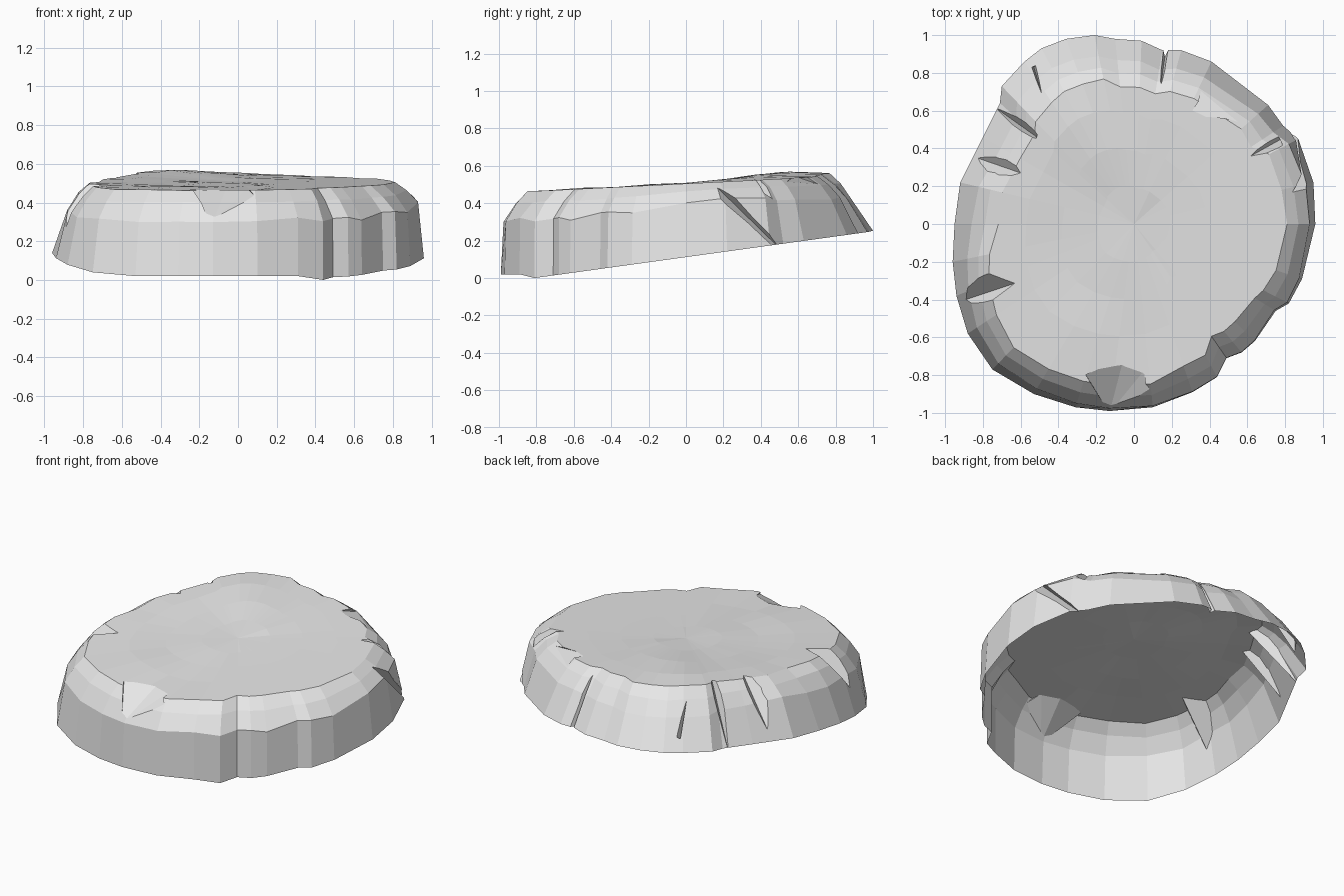
import bpy
import bmesh
import math
import random
from mathutils import Vector

random.seed(4)

cube = bpy.data.objects.get("Cube")
if cube:
    bpy.data.objects.remove(cube, do_unlink=True)

# Single stone colour
stone = bpy.data.materials.new("stone_grey")
stone.use_nodes = True
stone_colour = (0.8, 0.8, 0.8, 1.0)
stone.diffuse_color = stone_colour
stone.node_tree.nodes["Principled BSDF"].inputs["Base Color"].default_value = stone_colour

# Ground outline of the rock, counter-clockwise from the back
outline = [
    (-.21, 1), (-.36, .98), (-.49, .93), (-.58, .86), (-.7, .73), (-.71, .64),
    (-.8, .46), (-.92, .22), (-.95, 0), (-.96, -.2), (-.94, -.38), (-.88, -.58),
    (-.75, -.77), (-.53, -.9), (-.31, -.97), (-.13, -.99), (.1, -.97), (.31, -.89),
    (.44, -.81), (.49, -.71), (.57, -.68), (.64, -.62), (.75, -.46), (.82, -.42),
    (.89, -.29), (.96, 0), (.95, .22), (.87, .45), (.79, .52), (.71, .63),
    (.41, .86), (.25, .92), (.15, .92), (.04, .97), (-.1, .98),
]


def clamp(value, low, high):
    return max(low, min(high, value))


def rim_height(x, y):
    lift = 0.06 * x * x if x < 0 else 0
    floor = 0 if x > 0.4 else 0.02
    return max(floor, 0.112 + 0.138 * y + lift)


def shoulder_height(y):
    return 0.31 + 0.11 * clamp((y + 0.7) / 0.9, 0, 1)


def top_height(x, y):
    slope = 0.505 + 0.05 * y
    hump = 0.035 * math.exp(-((x + 0.25) ** 2 + (y - 0.5) ** 2) / 0.12)
    ripple = 0.006 * math.sin(9 * x + 4 * y) * math.sin(8 * y) if x < 0.1 else 0
    return slope + hump + ripple


def ring_points():
    """Rings from the ground rim up to the flat top."""
    rings = [[] for _ in range(7)]
    for x, y in outline:
        flat = Vector((x, y))
        radius = flat.length
        ux, uy = flat / radius
        shoulder_in = 0.06 + 0.05 * uy - 0.03 * ux
        top_in = 0.19 + 0.05 * uy - 0.03 * ux + random.uniform(-0.015, 0.015)
        bevel_in = (shoulder_in + top_in) / 2
        insets = [0, shoulder_in, bevel_in, top_in] + [radius * f for f in (0.4, 0.6, 0.8)]
        for level, inset in enumerate(insets):
            p = flat * (1 - inset / radius)
            top = top_height(p.x, p.y)
            shoulder = shoulder_height(y) + random.uniform(-0.012, 0.012)
            if level == 0:
                z = rim_height(x, y)
            elif level == 1:
                z = shoulder
            elif level == 2:
                z = shoulder + 0.62 * (top - shoulder)
            else:
                z = top
            rings[level].append((p.x, p.y, z))
    return rings


def make_object(name, bm):
    bmesh.ops.recalc_face_normals(bm, faces=bm.faces)
    mesh = bpy.data.meshes.new(name)
    bm.to_mesh(mesh)
    bm.free()
    mesh.materials.append(stone)
    obj = bpy.data.objects.new(name, mesh)
    bpy.context.collection.objects.link(obj)
    return obj


# Rock body, closed for now so that chips can be cut from it
bm = bmesh.new()
rings = [[bm.verts.new(p) for p in ring] for ring in ring_points()]
count = len(outline)
for lower, upper in zip(rings, rings[1:]):
    for i in range(count):
        j = (i + 1) % count
        bm.faces.new((lower[i], lower[j], upper[j], upper[i]))
top_centre = bm.verts.new((0, 0, top_height(0, 0)))
base_centre = bm.verts.new((0, 0, rim_height(0, 0)))
for i in range(count):
    j = (i + 1) % count
    bm.faces.new((rings[-1][i], rings[-1][j], top_centre))
    bm.faces.new((rings[0][j], rings[0][i], base_centre))
rock = make_object("rock_slab", bm)


def chip(name, *points):
    """Cut the convex hull of the points out of the rock."""
    hull = bmesh.new()
    verts = [hull.verts.new(p) for p in points]
    bmesh.ops.convex_hull(hull, input=verts)
    loose = [v for v in hull.verts if not v.link_faces]
    bmesh.ops.delete(hull, geom=loose, context='VERTS')
    cutter = make_object(name, hull)
    cutter.hide_render = True
    cut = rock.modifiers.new(name, 'BOOLEAN')
    cut.operation = 'DIFFERENCE'
    cut.solver = 'EXACT'
    cut.object = cutter
    bpy.context.view_layer.objects.active = rock
    bpy.ops.object.modifier_apply(modifier=name)
    bpy.data.objects.remove(cutter, do_unlink=True)


# Each notch: inner tip, outer foot, then the two opening sides
chip("front_scallop", (-.13, -1, .3), (-.26, -.79, .46), (-.06, -.73, .475),
     (.05, -.78, .47), (.1, -.92, .42), (-.05, -1.15, .65))
chip("left_front_notch", (-.62, -.31, .5), (-.95, -.42, .22), (-.95, -.1, .62), (-.82, -.52, .6))
chip("left_middle_notch", (-.6, .27, .53), (-.86, .36, .23), (-.72, .58, .65), (-.92, .12, .62))
chip("left_back_notch", (-.5, .45, .54), (-.74, .62, .2), (-.64, .72, .65), (-.8, .5, .65))
chip("back_left_slit", (-.48, .66, .56), (-.53, .83, .25), (-.6, .83, .7), (-.48, .88, .7))
chip("back_step", (.14, .72, .55), (.17, .93, .15), (.08, .96, .6), (.25, .96, .55))
chip("back_right_facet", (.3, .58, .545), (.42, .86, .45), (.68, .52, .5), (.65, .8, .8))
chip("right_small_notch", (.6, .35, .54), (.78, .45, .36), (.72, .5, .62), (.8, .36, .62))
chip("right_slanted_groove", (.84, .13, .52), (.82, .53, .13), (1.1, .25, .25), (1.1, .4, .45))

# Open the underside so the rock is a hollow shell
bm = bmesh.new()
bm.from_mesh(rock.data)
under = [f for f in bm.faces if f.normal.z < -0.85]
bmesh.ops.delete(bm, geom=under, context='FACES')
bm.to_mesh(rock.data)
bm.free()
for face in rock.data.polygons:
    face.use_smooth = False
    face.material_index = 0
